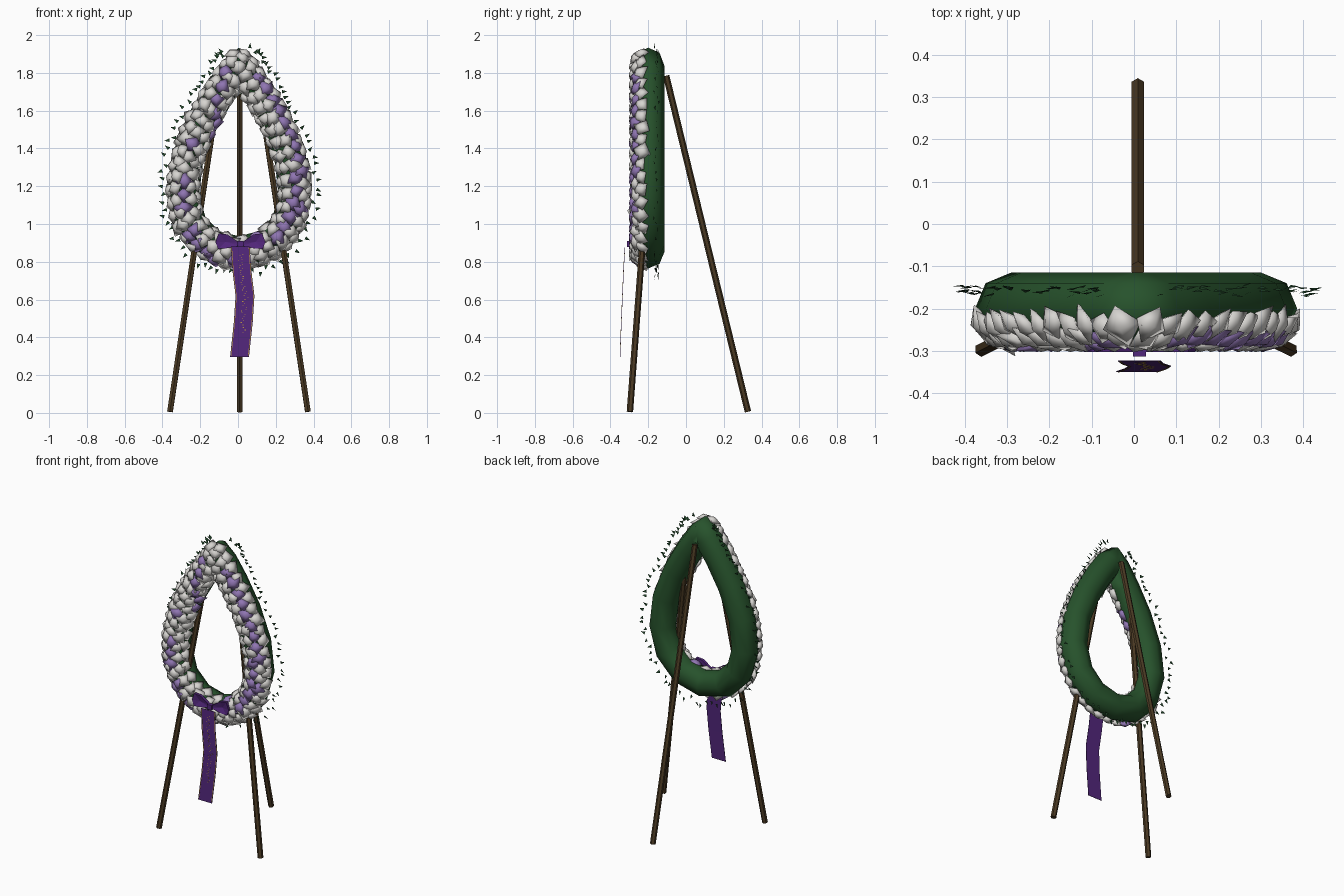
import bpy, bmesh, math, random
from mathutils import Vector, Matrix

if "Cube" in bpy.data.objects:
    bpy.data.objects.remove(bpy.data.objects["Cube"])

random.seed(4)
CX, CY = 0.005, -0.2          # wreath centre
R = 0.085                     # tube radius


def material(name, rgb):
    m = bpy.data.materials.new(name)
    m.diffuse_color = (*rgb, 1)
    m.use_nodes = True
    m.node_tree.nodes["Principled BSDF"].inputs["Base Color"].default_value = m.diffuse_color
    return m


GREEN = material("moss green", (0.02, 0.085, 0.025))
LEAF = material("dark leaf green", (0.015, 0.06, 0.022))
WHITE = material("petal white", (0.68, 0.665, 0.64))
LILAC = material("petal lilac", (0.28, 0.18, 0.45))
PURPLE = material("ribbon purple", (0.085, 0.02, 0.2))
GOLD = material("gold trim", (0.5, 0.3, 0.06))
WOOD = material("dark wood", (0.07, 0.042, 0.017))


def finish(name, bm, mat, smooth=False):
    bmesh.ops.recalc_face_normals(bm, faces=bm.faces[:])
    me = bpy.data.meshes.new(name)
    bm.to_mesh(me)
    bm.free()
    me.materials.append(mat)
    for p in me.polygons:
        p.use_smooth = smooth
    ob = bpy.data.objects.new(name, me)
    bpy.context.collection.objects.link(ob)
    return ob


def centre(t):
    """Teardrop centreline; t = 0 at the tip, +-pi at the bottom."""
    return Vector((CX + 0.385 * math.sin(t) * abs(math.sin(t / 2)), CY,
                   1.345 + 0.495 * math.cos(t)))


def outward(t):
    d = centre(t + 0.06) - centre(t - 0.06)
    return Vector((-d.z, 0, d.x)).normalized()


def on_tube(t, psi, r):
    """Point and normal; psi = 0 faces front, +90 degrees faces outward."""
    n = outward(t) * math.sin(psi) + Vector((0, -math.cos(psi), 0))
    return centre(t) + n * r, n


# Green wreath base: low-poly teardrop tube
bm = bmesh.new()
N, S = 16, 8
rings = []
for i in range(N):
    t = 2 * math.pi * i / N
    t = t if t <= math.pi else t - 2 * math.pi
    ring = []
    for j in range(S):
        a = 2 * math.pi * j / S
        p, n = on_tube(t, a, R)
        if i == 0:                      # mitre the pointed tip
            p.z += (p.z - centre(0).z) * (0.6 if math.sin(a) < 0 else 0.1)
        ring.append(bm.verts.new(p))
    rings.append(ring)
for i in range(N):
    a, b = rings[i], rings[(i + 1) % N]
    for j in range(S):
        k = (j + 1) % S
        bm.faces.new((a[j], a[k], b[k], b[j]))
finish("wreath_base", bm, GREEN, True)

# Lilac bands: start t, start psi, end t, end psi (degrees)
BANDS = [(-18, 25, -50, 5), (-55, -45, -75, -60), (-103, 0, -126, -10),
         (-136, 10, -166, 50), (38, 30, 72, 40), (74, 40, 100, 35),
         (104, 10, 132, 0), (138, 5, 150, 0), (152, -50, 168, -60)]


def is_lilac(t, psi):
    for t0, p0, t1, p1 in BANDS:
        u = (t - t0) / (t1 - t0)
        if -0.1 <= u <= 1.1 and abs(psi - p0 - u * (p1 - p0)) < 17:
            return True
    return random.random() < 0.02


def add_bloom(bm, p, n):
    """Flattened four-sided bud lying on the wreath surface."""
    tilt = Vector([random.uniform(-0.22, 0.22) for _ in range(3)])
    rot = (n + tilt).to_track_quat('Z', 'Y').to_matrix().to_4x4()
    s = random.uniform(0.046, 0.056)
    mat = (Matrix.Translation(p) @ rot
           @ Matrix.Rotation(random.uniform(0, 6.28), 4, 'Z'))
    rim = [bm.verts.new(mat @ Vector((s * math.cos(a), s * math.sin(a) * 0.9, 0)))
           for a in (0, math.pi / 2, math.pi, 1.5 * math.pi)]
    top = bm.verts.new(mat @ Vector((0, 0, 0.019)))
    bot = bm.verts.new(mat @ Vector((0, 0, -0.03)))
    for i in range(4):
        bm.faces.new((rim[i], rim[(i + 1) % 4], top))
        bm.faces.new((rim[(i + 1) % 4], rim[i], bot))


# Blooms in five rows over the front half of the tube
white, lilac = bmesh.new(), bmesh.new()
for row, psi in enumerate((-64, -33, 0, 32, 62)):
    a = math.radians(psi)
    travel, step = 0.035 * (row % 2), 0.067
    last = on_tube(-math.pi, a, R)[0]
    for i in range(1, 1500):
        t = -math.pi + 2 * math.pi * i / 1500
        p, n = on_tube(t, a, R)
        travel += (p - last).length
        last = p
        if travel < step:
            continue
        travel = 0
        if abs(t) < 1.2 and (p.x - CX) * t < 0:   # rows cross under the tip
            continue
        b = a + random.uniform(-0.09, 0.09)
        p, n = on_tube(t, b, R - 0.001)
        add_bloom(lilac if is_lilac(math.degrees(t), psi) else white, p, n)
finish("white_blooms", white, WHITE, True)
finish("lilac_blooms", lilac, LILAC, True)

# Small leaf tips around the outer rim
bm = bmesh.new()
for i in range(90):
    t = -math.pi + 2 * math.pi * (i + random.uniform(-0.3, 0.3)) / 90
    o = outward(t)
    side = Vector((o.z, 0, -o.x))
    p = centre(t) + o * random.uniform(0.088, 0.125)
    p.y = -0.158 + random.uniform(-0.012, 0.012)
    lean = o + side * random.uniform(-0.7, 0.7)
    lean.y = random.uniform(-0.3, 0.3)
    across = Vector((lean.z, 0.3, -lean.x)).normalized() * 0.010
    bm.faces.new([bm.verts.new(v) for v in
                  (p - across, p + across, p + lean.normalized() * 0.028)])
finish("leaf_tips", bm, LEAF)


# Easel legs
def leg(name, foot, top):
    foot, top = Vector(foot), Vector(top)
    d = top - foot
    bm = bmesh.new()
    bmesh.ops.create_cone(bm, cap_ends=True, segments=6, radius1=0.017,
                          radius2=0.017, depth=d.length)
    bm.transform(Matrix.Translation((foot + top) / 2)
                 @ d.to_track_quat('Z', 'Y').to_matrix().to_4x4())
    finish(name, bm, WOOD)


leg("left_front_leg", (CX - 0.365, -0.297, 0.006), (CX - 0.1, -0.165, 1.76))
leg("right_front_leg", (CX + 0.365, -0.297, 0.006), (CX + 0.1, -0.165, 1.76))
leg("rear_leg", (CX + 0.004, 0.328, 0.006), (CX + 0.004, -0.105, 1.785))

# Bow: two folded loops and a knot
for name, s in (("left_bow_loop", -1), ("right_bow_loop", 1)):
    bm = bmesh.new()
    outline = [(0.005, 0.90), (0.07, 0.945), (0.115, 0.95), (0.132, 0.905),
               (0.118, 0.868), (0.07, 0.872), (0.005, 0.885)]
    f = [bm.verts.new((0.013 + s * x, -0.303, z)) for x, z in outline]
    b = [bm.verts.new((0.013 + s * x, -0.285, z)) for x, z in outline]
    fold = bm.verts.new((0.013 + s * 0.08, -0.292, 0.905))
    bm.faces.new(b)
    for i in range(len(f)):
        k = (i + 1) % len(f)
        bm.faces.new((f[i], f[k], b[k], b[i]))
        bm.faces.new((f[i], f[k], fold))
    finish(name, bm, PURPLE)
bm = bmesh.new()
bmesh.ops.create_cube(bm, size=1)
bm.transform(Matrix.Translation((0.013, -0.301, 0.893))
             @ Matrix.Diagonal((0.03, 0.024, 0.032, 1)))
finish("bow_knot", bm, PURPLE)

# Hanging ribbon: centre x, y, z
PATH = [(0.012, -0.322, 0.88), (0.020, -0.329, 0.76), (0.037, -0.335, 0.62),
        (0.028, -0.341, 0.48), (0.008, -0.348, 0.295)]


def ribbon_point(u, dx, lift=0):
    u *= len(PATH) - 1
    i = min(int(u), len(PATH) - 2)
    p = Vector(PATH[i]).lerp(Vector(PATH[i + 1]), u - i)
    return p + Vector((dx, -lift, 0))


def strip(bm, x0, x1, u0, u1, steps, y0, y1):
    """Thin plate following the ribbon."""
    rows = []
    for i in range(steps + 1):
        u = u0 + (u1 - u0) * i / steps
        rows.append([bm.verts.new(ribbon_point(u, x, y)) for x, y in
                     ((x0, y0), (x1, y0), (x1, y1), (x0, y1))])
    for a, b in zip(rows, rows[1:]):
        for j in range(4):
            bm.faces.new((a[j], a[(j + 1) % 4], b[(j + 1) % 4], b[j]))
    bm.faces.new(rows[0])
    bm.faces.new(rows[-1])


bm = bmesh.new()
strip(bm, -0.05, 0.05, 0, 1, 4, 0, 0.002)
finish("ribbon_tail", bm, PURPLE)

# Gold edging and scattered flecks on the ribbon front
bm = bmesh.new()
for x in (-0.047, 0.044):
    strip(bm, x, x + 0.003, 0.01, 0.99, 4, 0.0015, 0.003)
for i in range(42):
    u, x = 0.08 + 0.76 * i / 42, random.uniform(-0.018, 0.014)
    strip(bm, x, x + 0.006, u, u + 0.006, 1, 0.0015, 0.003)
finish("ribbon_gold_trim", bm, GOLD)
